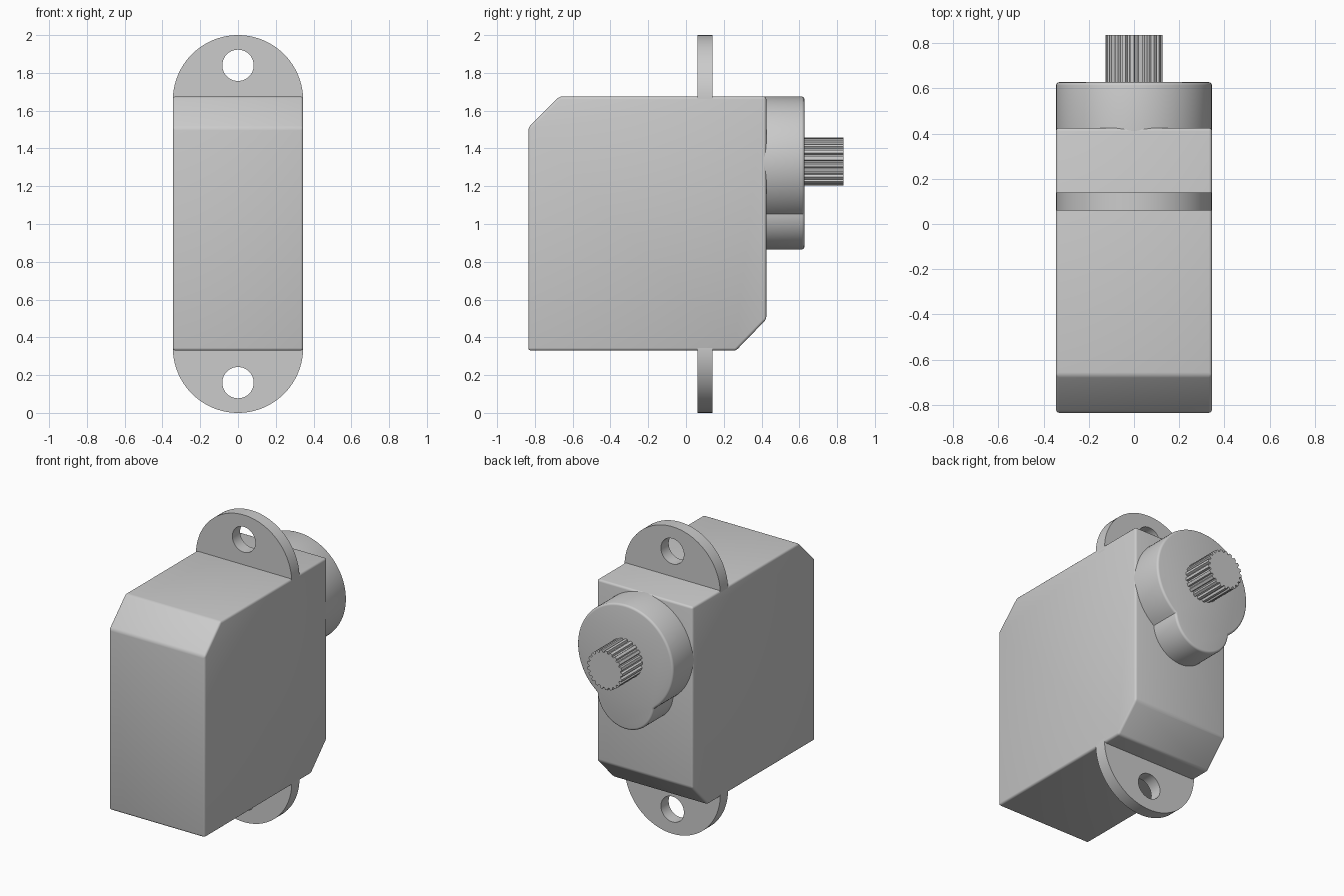
import bpy, bmesh
from math import sin, cos, pi, radians
from mathutils import Vector

cube = bpy.data.objects.get("Cube")
if cube:
    bpy.data.objects.remove(cube, do_unlink=True)

grey = bpy.data.materials.new("light_grey_plastic")
grey.use_nodes = True
colour = (0.6, 0.6, 0.6, 1)
grey.diffuse_color = colour
grey.node_tree.nodes["Principled BSDF"].inputs["Base Color"].default_value = colour


def arc(z, r, start, end, steps):
    """Points on an arc in the x-z plane, centred on x = 0."""
    angles = [radians(start + (end - start) * i / steps) for i in range(steps + 1)]
    return [(r * cos(a), z + r * sin(a)) for a in angles]


def prism(name, loops, start, end, axis="y", bevel=0, bevel_end_only=False):
    """Extrude an outline, with any further loops as holes, along x or y."""
    bm = bmesh.new()

    def place(p):
        return (p[0], start, p[1]) if axis == "y" else (start, p[0], p[1])

    edges = []
    for loop in loops:
        verts = [bm.verts.new(place(p)) for p in loop]
        if len(loops) == 1:
            bm.faces.new(verts)
        else:
            edges += [bm.edges.new((verts[i - 1], verts[i])) for i in range(len(verts))]
    if edges:
        bmesh.ops.triangle_fill(bm, edges=edges, use_beauty=True)
    step = Vector((0, end - start, 0) if axis == "y" else (end - start, 0, 0))
    ext = bmesh.ops.extrude_face_region(bm, geom=bm.faces[:])["geom"]
    moved = [v for v in ext if isinstance(v, bmesh.types.BMVert)]
    bmesh.ops.translate(bm, verts=moved, vec=step)
    bmesh.ops.recalc_face_normals(bm, faces=bm.faces[:])
    if bevel:
        tops = set(moved)
        chosen = [e for e in bm.edges
                  if not bevel_end_only or all(v in tops for v in e.verts)]
        bmesh.ops.bevel(bm, geom=chosen, offset=bevel, offset_type="OFFSET",
                        segments=3, profile=0.5, affect="EDGES", clamp_overlap=True)
    mesh = bpy.data.meshes.new(name)
    bm.to_mesh(mesh)
    bm.free()
    mesh.materials.append(grey)
    obj = bpy.data.objects.new(name, mesh)
    bpy.context.collection.objects.link(obj)
    bpy.ops.object.select_all(action="DESELECT")
    obj.select_set(True)
    bpy.context.view_layer.objects.active = obj
    bpy.ops.object.shade_smooth_by_angle(angle=radians(31))
    return obj


half_width = 0.345
axle_z = 1.33

# Main case with two chamfered corners
case = [(-0.835, 0.33), (0.265, 0.33), (0.425, 0.495),
        (0.425, 1.675), (-0.67, 1.675), (-0.835, 1.51)]
prism("case", [case], -half_width, half_width, axis="x", bevel=0.014)

# Mounting ears with screw holes, mirrored top and bottom
upper = [(-half_width, 1.64), (half_width, 1.64)] + arc(1.655, half_width, 0, 180, 48)
hole = arc(1.84, 0.083, 0, 360, 40)[:-1]
for name, flip in (("upper_ear", False), ("lower_ear", True)):
    loops = [[(x, 2 - z if flip else z) for x, z in loop] for loop in (upper, hole)]
    prism(name, loops, 0.06, 0.14)

# Gear housing: a large round merged with a smaller one below
housing = (arc(axle_z, half_width, -53.7, 233.7, 80)
           + arc(1.07, 0.205, 185.1, 354.9, 40)[1:-1])
prism("gear_housing", [housing], 0.405, 0.627, bevel=0.014, bevel_end_only=True)

# Splined output shaft
teeth = 21
spline = []
for i in range(teeth):
    for part, r in ((0, 0.127), (0.45, 0.127), (0.6, 0.113), (0.85, 0.113)):
        a = 2 * pi * (i + part) / teeth + pi / 2
        spline.append((r * cos(a), axle_z + r * sin(a)))
prism("output_shaft", [spline], 0.61, 0.835)
